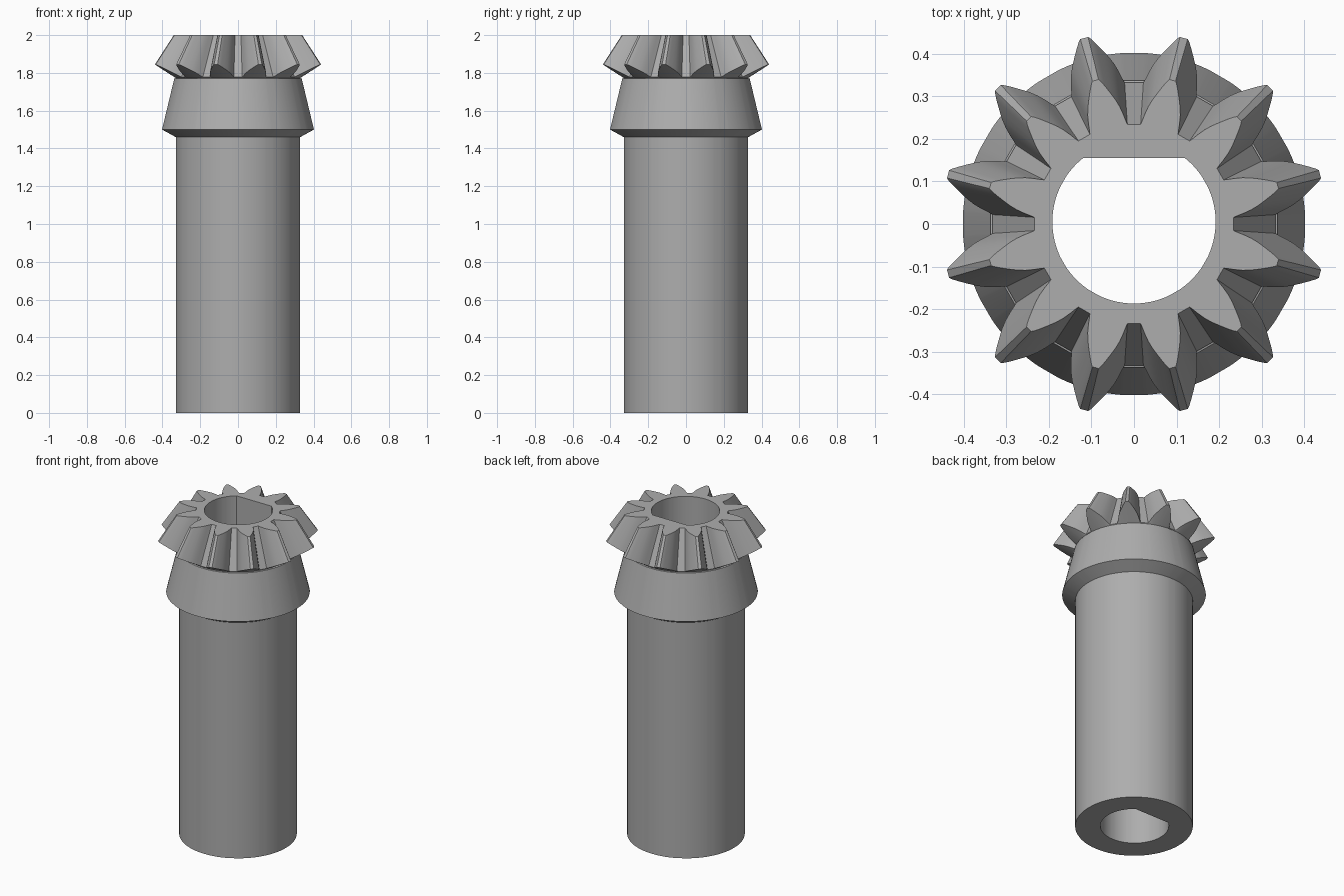
import bpy, bmesh, math

cube = bpy.data.objects.get("Cube")
if cube:
    bpy.data.objects.remove(cube, do_unlink=True)

steel = bpy.data.materials.new("plain grey")
steel.use_nodes = True
GREY = (0.42, 0.42, 0.42, 1)
steel.diffuse_color = GREY
steel.node_tree.nodes["Principled BSDF"].inputs["Base Color"].default_value = GREY

TEETH = 12
# Half tooth: (fraction of tooth height, degrees from tooth centre)
FLANK = [(0, 11.2), (0.07, 10.5), (0.2, 9.5), (0.37, 8.1), (0.52, 6.6),
         (0.67, 4.9), (0.84, 3.1), (0.96, 1.8), (1, 1.2)]
TOOTH = [(f, -a) for f, a in FLANK] + [(f, a) for f, a in reversed(FLANK)]
STATIONS = [(f, math.radians(360 / TEETH * (k + 0.5) + a))
            for k in range(TEETH) for f, a in TOOTH]


def circle(r, z):
    return [(r * math.cos(a), r * math.sin(a), z) for f, a in STATIONS]


def toothed(root, tip, z_root, z_tip):
    ring = []
    for f, a in STATIONS:
        r = root + f * (tip - root)
        ring.append((r * math.cos(a), r * math.sin(a), z_root + f * (z_tip - z_root)))
    return ring


def d_hole(z):
    r, flat, shift = 0.192, 0.155, 0.005
    return [(r * math.cos(a), min(flat, shift + r * math.sin(a)), z) for f, a in STATIONS]


def loft(name, rings):
    bm = bmesh.new()
    rows = [[bm.verts.new(p) for p in ring] for ring in rings]
    n = len(STATIONS)
    for low, high in zip(rows, rows[1:]):
        for j in range(n):
            k = (j + 1) % n
            bm.faces.new((low[j], low[k], high[k], high[j]))
    mesh = bpy.data.meshes.new(name)
    bm.to_mesh(mesh)
    bm.free()
    mesh.materials.append(steel)
    obj = bpy.data.objects.new(name, mesh)
    bpy.context.collection.objects.link(obj)
    bpy.ops.object.select_all(action="DESELECT")
    obj.select_set(True)
    bpy.context.view_layer.objects.active = obj
    bpy.ops.object.shade_smooth_by_angle(angle=math.radians(28))
    return obj


# Shaft with its bottom end face
loft("shaft", [d_hole(0), circle(0.33, 0), circle(0.33, 1.46)])

# Tapered collar below the gear
loft("collar", [circle(0.33, 1.46), circle(0.403, 1.5), circle(0.338, 1.77),
                circle(0.33, 1.772)])

# Bevel gear: tooth backs, flanks and flat top face
loft("bevel_gear", [circle(0.33, 1.772), toothed(0.334, 0.453, 1.778, 1.845),
                    toothed(0.235, 0.35, 2, 2), d_hole(2)])

# Through bore with one flat side
loft("bore", [d_hole(2), d_hole(0)])
